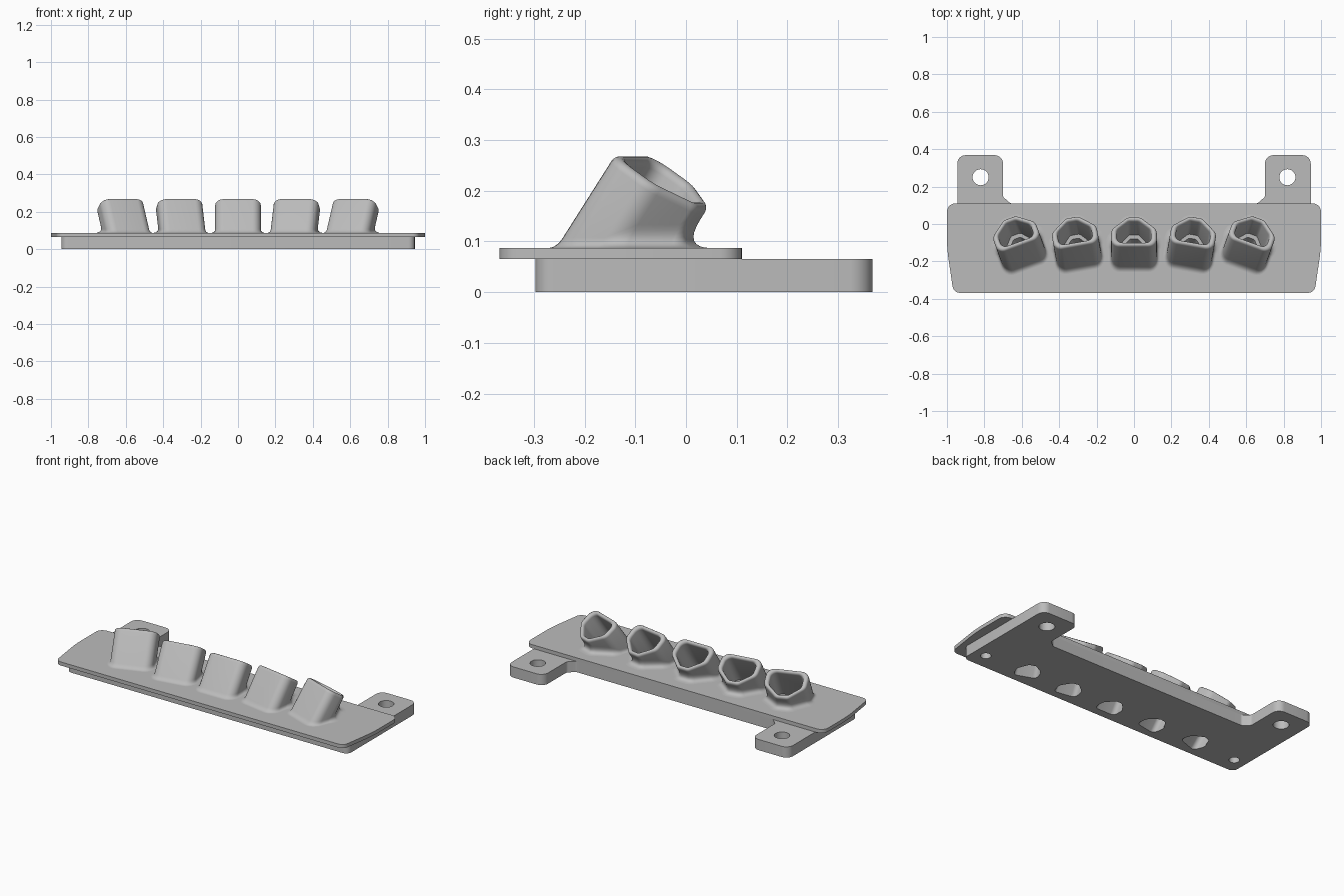
import bpy, bmesh, math
from mathutils import Vector

cube = bpy.data.objects.get("Cube")
if cube:
    bpy.data.objects.remove(cube)

grey = bpy.data.materials.new("plain grey")
grey.use_nodes = True
grey.diffuse_color = (0.5, 0.5, 0.5, 1)
grey.node_tree.nodes["Principled BSDF"].inputs["Base Color"].default_value = (0.5, 0.5, 0.5, 1)

BLOCK_TOP, PLATE_TOP = 0.065, 0.087
BORE, DRAIN = 0.75, 0.56          # bore sizes relative to the socket outline


def rounded(corners, steps=8):
    """Closed outline from (x, y, radius) corners, each rounded by a true arc."""
    out = []
    for i, (x, y, r) in enumerate(corners):
        p = Vector((x, y))
        a = (Vector(corners[i - 1][:2]) - p).normalized()
        b = (Vector(corners[(i + 1) % len(corners)][:2]) - p).normalized()
        half = a.angle(b) / 2
        t, w = r / math.tan(half), math.sin(half)
        for k in range(steps + 1):
            f = k / steps
            wa, wp, wb = (1 - f) ** 2, 2 * w * f * (1 - f), f * f
            out.append(((p + a * t) * wa + p * wp + (p + b * t) * wb) / (wa + wp + wb))
    return out


def mirrored(half):
    return half + [(-x, y, r) for x, y, r in reversed(half)]


def loft(bm, rings, capped):
    """Skin a list of equal rings, optionally closing both ends."""
    rows = [[bm.verts.new(p) for p in ring] for ring in rings]
    n = len(rows[0])
    for low, high in zip(rows, rows[1:]):
        for i in range(n):
            j = (i + 1) % n
            bm.faces.new((low[i], low[j], high[j], high[i]))
    if capped:
        bm.faces.new(rows[0][::-1])
        bm.faces.new(rows[-1])


def finish(bm, name):
    bmesh.ops.recalc_face_normals(bm, faces=bm.faces[:])
    mesh = bpy.data.meshes.new(name)
    bm.to_mesh(mesh)
    bm.free()
    mesh.materials.append(grey)
    obj = bpy.data.objects.new(name, mesh)
    bpy.context.collection.objects.link(obj)
    return obj


def activate(obj):
    bpy.ops.object.select_all(action='DESELECT')
    obj.select_set(True)
    bpy.context.view_layer.objects.active = obj


def prism(bm, outline, z0, z1):
    loft(bm, [[(p.x, p.y, z) for p in outline] for z in (z0, z1)], True)


def slab(name, corners, z0, z1):
    bm = bmesh.new()
    prism(bm, rounded(corners), z0, z1)
    return finish(bm, name)


def cut(target, cutter):
    cutter.hide_render = True
    activate(target)
    mod = target.modifiers.new("holes", 'BOOLEAN')
    mod.operation, mod.solver, mod.object = 'DIFFERENCE', 'EXACT', cutter
    bpy.ops.object.modifier_apply(modifier=mod.name)
    bpy.data.objects.remove(cutter)
    bpy.ops.object.shade_smooth_by_angle(angle=math.radians(30))


# Socket cross-section: flat front, tapered back
section = rounded(mirrored([(0.122, -0.093, 0.045), (0.122, 0.015, 0.05),
                            (0.035, 0.093, 0.035)]), 6)


class Socket:
    """Tilted frame of one socket, turned outwards by an angle."""

    def __init__(self, x, degrees):
        a, lean = math.radians(degrees), math.radians(34)
        s, c = math.sin(a), math.cos(a)
        self.centre = Vector((x, -0.037, 0.221))
        self.axis = Vector((s * math.sin(lean), c * math.sin(lean), math.cos(lean)))
        self.u = Vector((c, -s, 0))
        self.v = Vector((s * math.cos(lean), c * math.cos(lean), -math.sin(lean)))

    def ring(self, scale, along):
        return [self.centre + self.u * p.x * scale + self.v * p.y * scale
                + self.axis * along for p in section]

    def ring_at(self, scale, z):
        return [p + self.axis * ((z - p.z) / self.axis.z) for p in self.ring(scale, 0)]

    def shell(self, bm):
        foot = self.ring_at(1, PLATE_TOP)
        back = Vector((self.axis.x, self.axis.y, 0)).normalized()
        n, steps = len(foot), 8
        rings = [[] for _ in range(steps + 1)]
        # flared base, wider under the overhang
        for i, f in enumerate(foot):
            t = foot[(i + 1) % n] - foot[i - 1]
            out = Vector((t.y, -t.x, 0)).normalized()
            hang = max(0, out.dot(back))
            start = f + out * (0.018 + 0.042 * hang)
            end = f + self.axis * (0.025 + 0.045 * hang)
            for k in range(steps + 1):
                q = k / steps
                rings[k].append(start * (1 - q) ** 2 + f * 2 * q * (1 - q) + end * q * q)
        # rounded rim, then the bore wall
        for k in range(9):
            t = math.pi * k / 8
            half = (1 - BORE) / 2
            rings.append(self.ring(1 - half + half * math.cos(t), 0.016 * (math.sin(t) - 1)))
        rings.append(self.ring_at(BORE, PLATE_TOP))
        loft(bm, rings, False)


sockets = [Socket(s * x, s * d) for s, x, d in
           ((-1, 0.64, 20), (-1, 0.32, 10), (1, 0, 0), (1, 0.32, 10), (1, 0.64, 20))]


def disc(x, y, r):
    return [Vector((x + r * math.cos(k * math.tau / 32), y + r * math.sin(k * math.tau / 32)))
            for k in range(32)]


# Top plate with wide bores
plate = slab("top_plate", mirrored([(0.965, -0.368, 0.04), (1.0, -0.13, 0.8),
                                    (1.0, 0.11, 0.045)]), BLOCK_TOP, PLATE_TOP)
bm = bmesh.new()
for s in sockets:
    loft(bm, [s.ring_at(BORE, 0.04), s.ring_at(BORE, 0.11)], True)
cut(plate, finish(bm, "plate_cutter"))

# Base block with two rear ears, narrow drains and screw holes
block = slab("base_block", mirrored([(0.945, -0.297, 0.035), (0.945, 0.368, 0.045),
                                     (0.70, 0.368, 0.045), (0.70, 0.145, 0.02),
                                     (0.66, 0.11, 0.02)]), 0, BLOCK_TOP)
bm = bmesh.new()
for s in sockets:
    loft(bm, [s.ring_at(DRAIN, -0.03), s.ring_at(DRAIN, 0.09)], True)
for side in (-1, 1):
    prism(bm, disc(side * 0.82, 0.25, 0.043), -0.1, 0.2)
    prism(bm, disc(side * 0.87, -0.2, 0.029), -0.1, 0.2)
cut(block, finish(bm, "block_cutter"))

# Five angled sockets
names = ("far_right", "right", "middle", "left", "far_left")
for name, s in zip(names, sockets):
    bm = bmesh.new()
    s.shell(bm)
    activate(finish(bm, name + "_socket"))
    bpy.ops.object.shade_smooth_by_angle(angle=math.radians(40))
